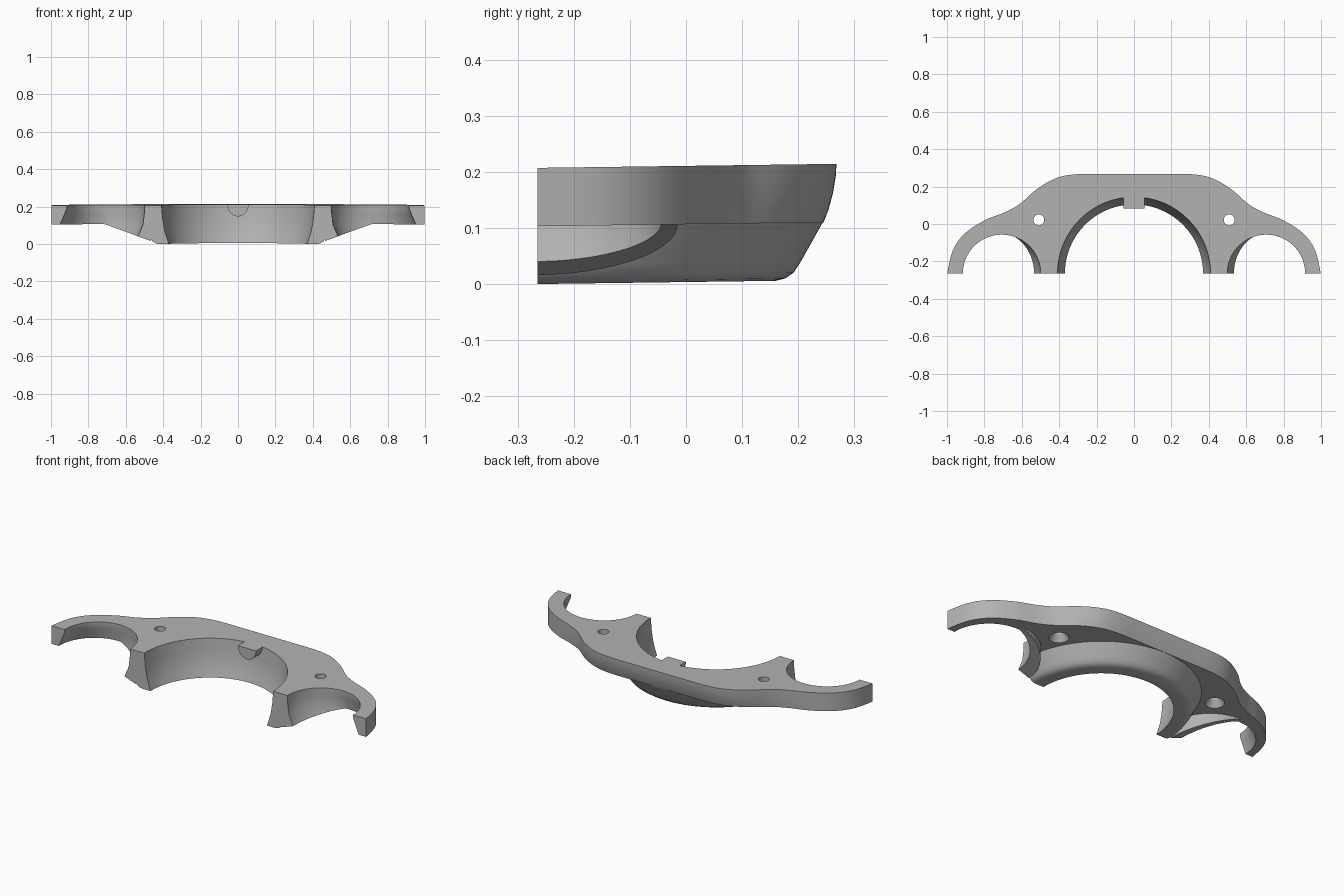
import bpy, bmesh, math
from mathutils import Vector

cube = bpy.data.objects.get("Cube")
if cube:
    bpy.data.objects.remove(cube, do_unlink=True)

FRONT = -0.265
TOP = 0.211

grey = bpy.data.materials.new("mid grey")
grey.use_nodes = True
colour = (0.45, 0.45, 0.45, 1)
grey.diffuse_color = colour
grey.node_tree.nodes["Principled BSDF"].inputs["Base Color"].default_value = colour


def loft(name, levels):
    """Closed solid through a stack of equally sized point loops."""
    bm = bmesh.new()
    rings = [[bm.verts.new(p) for p in level] for level in levels]
    n = len(rings[0])
    for a, b in zip(rings, rings[1:]):
        for i in range(n):
            j = (i + 1) % n
            bm.faces.new((a[i], a[j], b[j], b[i]))
    bm.faces.new(rings[0][::-1])
    bm.faces.new(rings[-1])
    bmesh.ops.recalc_face_normals(bm, faces=bm.faces)
    mesh = bpy.data.meshes.new(name)
    bm.to_mesh(mesh)
    bm.free()
    mesh.materials.append(grey)
    obj = bpy.data.objects.new(name, mesh)
    bpy.context.collection.objects.link(obj)
    return obj


def circle(x, y, z, r, n=96):
    steps = [2 * math.pi * (i + 0.5) / n for i in range(n)]
    return [Vector((x + r * math.cos(t), y + r * math.sin(t), z)) for t in steps]


def stack(name, x, y, profile, n=96):
    return loft(name, [circle(x, y, z, r, n) for r, z in profile])


def combine(target, tool, operation):
    """Apply a boolean and discard the tool."""
    mod = target.modifiers.new("join", "BOOLEAN")
    mod.operation, mod.solver, mod.object = operation, "EXACT", tool
    bpy.context.view_layer.update()
    graph = bpy.context.evaluated_depsgraph_get()
    mesh = bpy.data.meshes.new_from_object(target.evaluated_get(graph))
    target.modifiers.clear()
    target.data = mesh
    bpy.data.objects.remove(tool, do_unlink=True)


def smooth_path(points, steps=8):
    """Catmull-Rom curve through the inner points."""
    out = []
    for a, b, c, d in zip(points, points[1:], points[2:], points[3:]):
        for i in range(steps):
            t = i / steps
            out.append(0.5 * (2 * b + (c - a) * t + (2 * a - 5 * b + 4 * c - d) * t * t
                              + (3 * b - a - 3 * c + d) * t ** 3))
    return out


# Curved plate, its back wall leaning in towards the underside
half = [(0.15, 0.268), (0.29, 0.267), (0.38, 0.256), (0.45, 0.23), (0.53, 0.178),
        (0.61, 0.108), (0.69, 0.063), (0.797, 0.02), (0.904, -0.05),
        (0.968, -0.14), (0.998, FRONT), (1.0, -0.33), (1.0, -0.36)]
path = [Vector((-x, y)) for x, y in reversed(half)] + [Vector(p) for p in half]
outline = smooth_path(path)


def plate_level(z, lean):
    return [Vector((p.x, p.y - lean * min(1, max(0, p.y / 0.25)), z)) for p in outline]


plate = loft("clamp_plate", [plate_level(z, lean) for z, lean in
                             ((0.107, 0.023), (0.13, 0.014), (0.16, 0.006), (0.19, 0.001), (TOP, 0))])

# Central collar hanging below the plate
collar = stack("collar", 0, FRONT, [(0.425, 0.004), (0.442, 0.008), (0.457, 0.018),
                                    (0.47, 0.038), (0.51, 0.109), (0.51, 0.15)], 128)
combine(plate, collar, "UNION")

# Sloping lips around the two side openings
for side in (1, -1):
    top = circle(side * 0.715, FRONT, 0.2, 0.25)
    bottom = [Vector((p.x, p.y, 0.02 + 0.35 * (abs(p.x) - 0.465))) for p in top]
    combine(plate, loft("side_lip", [bottom, top]), "UNION")

# Tapered central bore
bore = stack("bore_cutter", 0, FRONT, [(0.366, -0.05), (0.368, 0), (0.38, 0.035),
                                       (0.393, 0.08), (0.403, 0.14), (0.409, TOP),
                                       (0.409, 0.3)], 128)
combine(plate, bore, "DIFFERENCE")

# Undercut side openings and countersunk screw holes
opening = [(0.707, 0.208, 0.3), (0.707, 0.208, 0.195), (0.714, 0.213, 0.165),
           (0.73, 0.222, 0.107), (0.752, 0.222, 0.055), (0.767, 0.222, 0.015),
           (0.775, 0.222, -0.05)]
for side in (1, -1):
    well = loft("well_cutter", [circle(side * x, FRONT, z, r) for x, r, z in opening])
    combine(plate, well, "DIFFERENCE")
    hole = stack("hole_cutter", side * 0.509, 0.022,
                 [(0.05, 0.05), (0.05, 0.112), (0.029, 0.145), (0.029, 0.3)], 32)
    combine(plate, hole, "DIFFERENCE")

# Flat front faces
box = [[Vector((x, y, z)) for x, y in ((-2, -2), (2, -2), (2, FRONT), (-2, FRONT))]
       for z in (-1, 1)]
combine(plate, loft("front_cutter", box), "DIFFERENCE")

# Half-round locating tab
arc = [math.pi * (1 + i / 24) for i in range(25)]
tab = [[Vector((0.057 * math.cos(t), y, TOP + 0.064 * math.sin(t))) for t in arc]
       for y in (0.082, 0.17)]
combine(plate, loft("locating_tab", tab), "UNION")

# Slight rise towards the back, standing on the ground
for v in plate.data.vertices:
    v.co.z += 0.0135 * v.co.y
low = min(v.co.z for v in plate.data.vertices)
for v in plate.data.vertices:
    v.co.z -= low

bpy.ops.object.select_all(action="DESELECT")
plate.select_set(True)
bpy.context.view_layer.objects.active = plate
bpy.ops.object.shade_smooth_by_angle(angle=math.radians(30))
